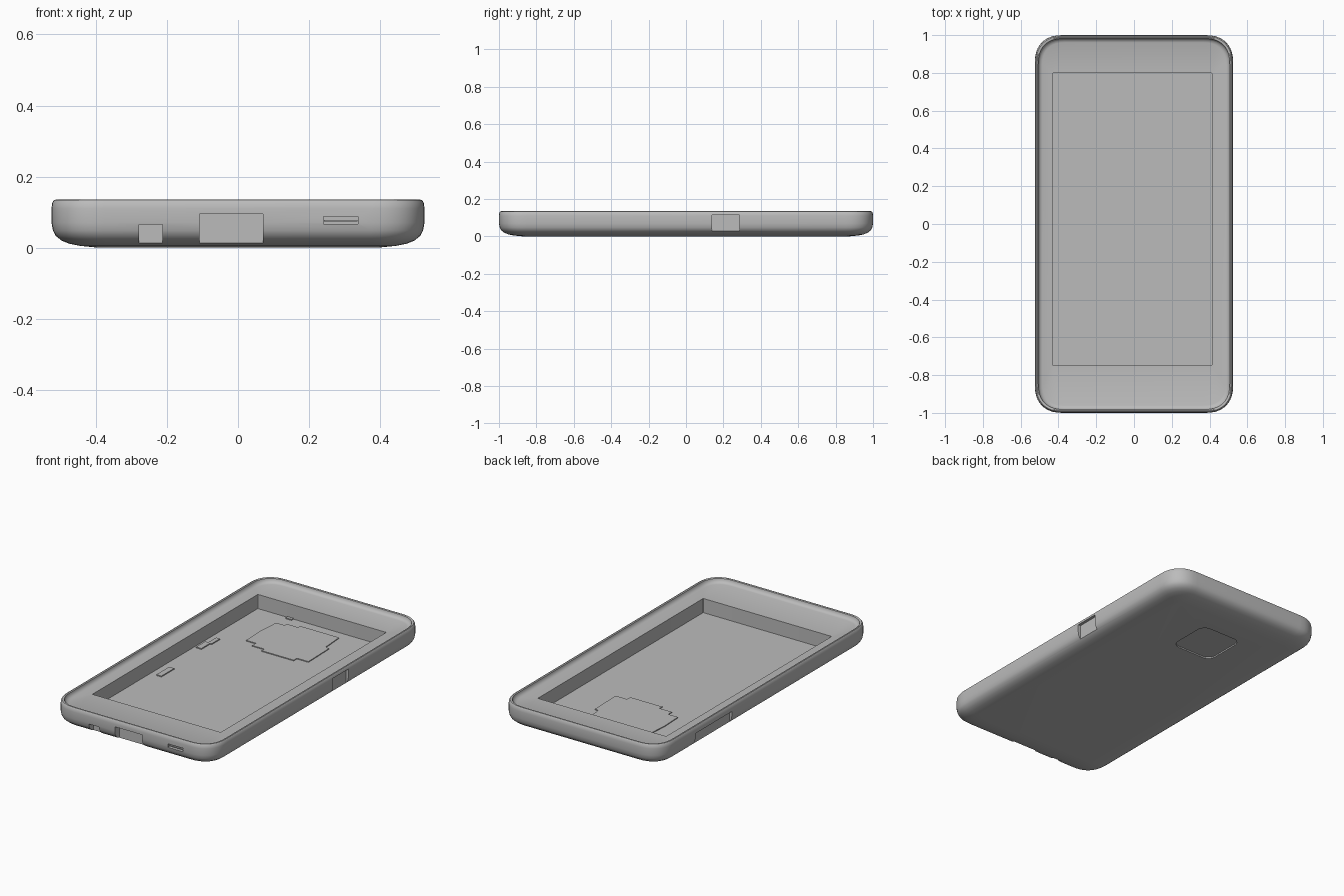
import bpy, bmesh, math

cube = bpy.data.objects.get("Cube")
if cube:
    bpy.data.objects.remove(cube, do_unlink=True)

grey = bpy.data.materials.new("plain_grey")
grey.use_nodes = True
COLOUR = (0.5, 0.5, 0.5, 1)
grey.diffuse_color = COLOUR
grey.node_tree.nodes["Principled BSDF"].inputs["Base Color"].default_value = COLOUR


def finish(name, bm):
    bmesh.ops.recalc_face_normals(bm, faces=bm.faces[:])
    mesh = bpy.data.meshes.new(name)
    bm.to_mesh(mesh)
    bm.free()
    mesh.materials.append(grey)
    ob = bpy.data.objects.new(name, mesh)
    bpy.context.collection.objects.link(ob)
    return ob


def outline(x0, x1, y0, y1, r, power=2.0, steps=10):
    """Rounded rectangle, anticlockwise, always the same point count."""
    pts = []
    for k, (cx, cy) in enumerate(((x1 - r, y1 - r), (x0 + r, y1 - r),
                                  (x0 + r, y0 + r), (x1 - r, y0 + r))):
        for i in range(steps + 1):
            a = math.pi / 2 * (k + i / steps)
            c, s = math.cos(a), math.sin(a)
            px = math.copysign(abs(c) ** (2 / power), c)
            py = math.copysign(abs(s) ** (2 / power), s)
            pts.append((cx + r * px, cy + r * py))
    return pts


def loft(name, layers):
    """Closed solid through a list of (outline, z) layers."""
    bm = bmesh.new()
    rings = [[bm.verts.new((x, y, z)) for x, y in pts] for pts, z in layers]
    for a, b in zip(rings, rings[1:]):
        for i in range(len(a)):
            j = (i + 1) % len(a)
            bm.faces.new((a[i], a[j], b[j], b[i]))
    bm.faces.new(rings[0][::-1])
    bm.faces.new(rings[-1])
    return finish(name, bm)


def block(name, x0, x1, y0, y1, z0, z1):
    pts = [(x0, y0), (x1, y0), (x1, y1), (x0, y1)]
    return loft(name, [(pts, z0), (pts, z1)])


def shell_ring(inset):
    return outline(-0.525 + inset, 0.525 - inset, -1 + inset, 1 - inset,
                   max(0.15 - inset * 0.8, 0.05), 2.4)


# Shell: underside, rounded wall, rim, inner step, then the sunken tray
FLOOR = 0.022
profile = [(0.13, 0.0), (0.08, 0.005), (0.05, 0.011), (0.028, 0.02),
           (0.012, 0.033), (0.004, 0.048), (0.0, 0.07), (0.0, 0.11),
           (0.002, 0.126), (0.007, 0.134), (0.012, 0.135), (0.018, 0.132),
           (0.02, 0.122), (0.028, 0.112), (0.04, 0.108)]
layers = [(shell_ring(i), z) for i, z in profile]
tray = outline(-0.43, 0.412, -0.75, 0.80, 0.004)
layers += [(tray, 0.106), (tray, FLOOR)]
case = loft("case_shell", layers)

# Openings in the walls and the camera window in the underside
cutters = [
    block("port_cutter", -0.108, 0.07, -1.1, -0.955, -0.02, 0.095),
    block("jack_cutter", -0.278, -0.212, -1.1, -0.955, -0.02, 0.065),
    block("speaker_cutter", 0.24, 0.338, -1.1, -0.98, 0.066, 0.087),
    block("power_button_cutter", 0.508, 0.6, 0.14, 0.285, 0.022, 0.115),
    block("volume_button_cutter", -0.6, -0.508, 0.32, 0.66, -0.02, 0.095),
]
window = outline(-0.165, 0.105, 0.46, 0.73, 0.05)
cutters.append(loft("camera_cutter", [(window, -0.02), (window, 0.008)]))

bpy.context.view_layer.objects.active = case
for c in cutters:
    c.hide_render = True
    mod = case.modifiers.new(c.name, 'BOOLEAN')
    mod.object = c
    mod.operation = 'DIFFERENCE'
    mod.solver = 'EXACT'
    bpy.ops.object.modifier_apply(modifier=mod.name)
for c in cutters:
    bpy.data.objects.remove(c, do_unlink=True)

bpy.ops.object.select_all(action='DESELECT')
case.select_set(True)
bpy.ops.object.shade_smooth_by_angle(angle=math.radians(35))

# Speaker bar inside its slot
block("speaker_bar", 0.242, 0.336, -0.995, -0.975, 0.074, 0.078)

# Stepped camera plate on the tray floor
steps = [(-0.10, 0.39), (-0.10, 0.365), (0.11, 0.365), (0.11, 0.395),
         (0.185, 0.395), (0.18, 0.595), (0.155, 0.60), (0.145, 0.74),
         (-0.11, 0.74), (-0.11, 0.72), (-0.185, 0.72), (-0.185, 0.70),
         (-0.24, 0.70), (-0.25, 0.56), (-0.245, 0.425), (-0.18, 0.425),
         (-0.18, 0.39)]
loft("camera_plate", [(steps, FLOOR - 0.003), (steps, FLOOR + 0.005)])

# Small ledges along the tray wall
for name, box in {
    "upper_ledge": (-0.395, -0.37, 0.28, 0.36),
    "middle_ledge": (-0.415, -0.38, 0.20, 0.285),
    "lower_ledge": (-0.388, -0.355, -0.21, -0.09),
    "back_tab": (-0.235, -0.195, 0.78, 0.798),
}.items():
    block(name, *box, FLOOR - 0.003, FLOOR + 0.006)
